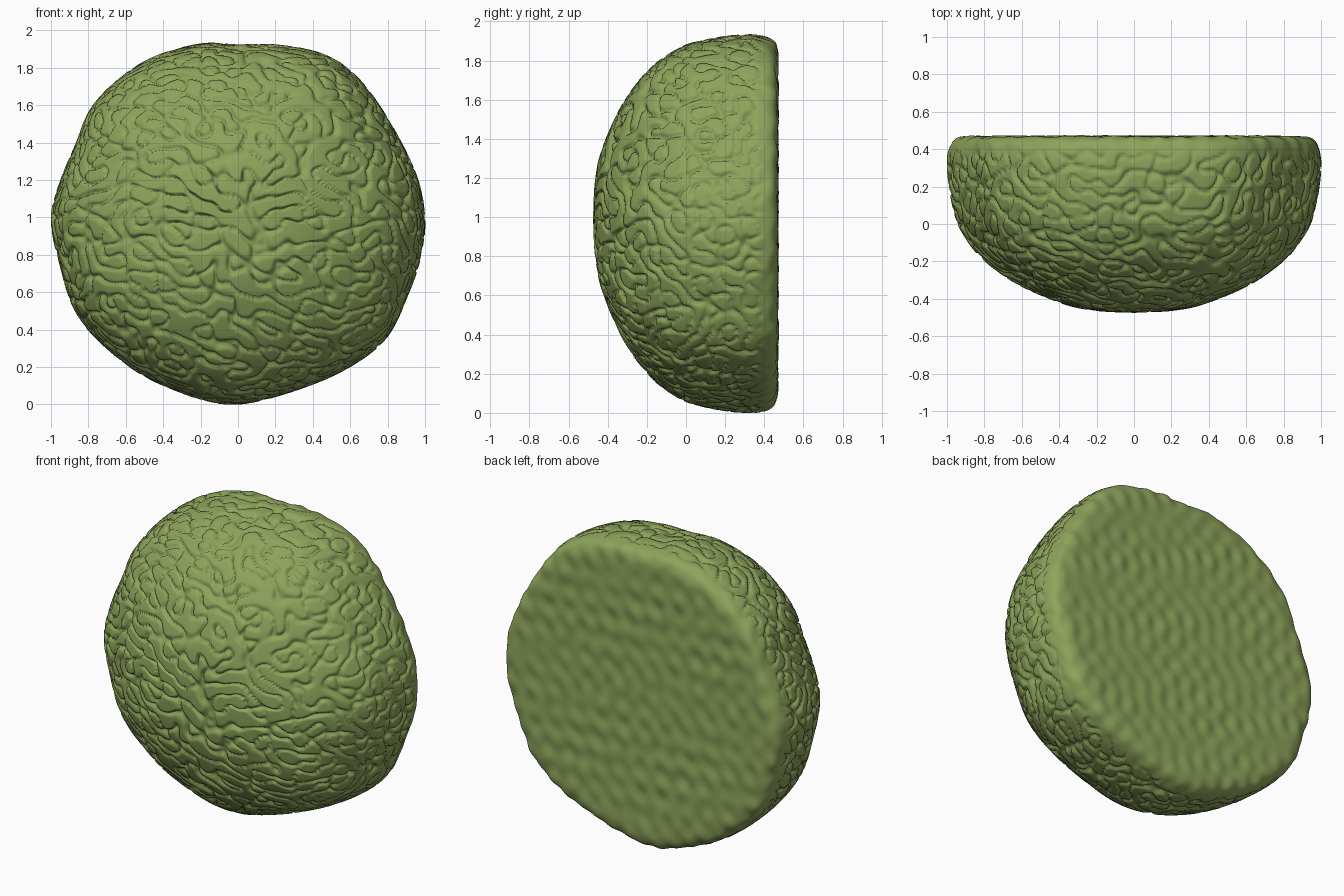
import bpy, bmesh, math, random
from mathutils import Vector

if "Cube" in bpy.data.objects:
    bpy.data.objects.remove(bpy.data.objects["Cube"])

random.seed(4)
SEG, RINGS = 600, 190

# Rim outline seen from the front (x, z) and the dome section (radius fraction, y)
OUTLINE = [(1, 1), (.95, 1.24), (.79, 1.55), (.62, 1.77), (.44, 1.88), (.2, 1.925), (0, 1.925),
           (-.2, 1.93), (-.45, 1.86), (-.64, 1.74), (-.79, 1.58), (-.87, 1.39), (-.95, 1.2),
           (-1, 1), (-.96, .77), (-.85, .46), (-.58, .2), (-.3, .06), (-.05, 0), (.2, .04),
           (.545, .17), (.79, .35), (.92, .61), (.98, .8)]
SECTION = [(0, -.475), (.2, -.465), (.38, -.428), (.63, -.32), (.82, -.18), (.93, -.03),
           (.965, .07), (.99, .19), (1, .3), (.997, .38), (.975, .44), (.93, .465), (.85, .47),
           (.6, .47), (.3, .47), (0, .47)]


def spline(pts, n, closed):
    """Smooth curve through pts, resampled to n evenly spaced points."""
    pts = [Vector(p) for p in pts]
    m, dense = len(pts), []
    pick = (lambda i: pts[i % m]) if closed else (lambda i: pts[min(max(i, 0), m - 1)])
    for i in range(m if closed else m - 1):
        a, b, c, d = (pick(i + k) for k in (-1, 0, 1, 2))
        for s in range(60):
            t = s / 60
            dense.append(.5 * (2 * b + (c - a) * t + (2 * a - 5 * b + 4 * c - d) * t * t
                               + (3 * b - a - 3 * c + d) * t ** 3))
    dense.append(pick(m))
    run = [0]
    for p, q in zip(dense, dense[1:]):
        run.append(run[-1] + (q - p).length)
    out, j = [], 0
    for i in range(n):
        want = run[-1] * i / (n if closed else n - 1)
        while j < len(run) - 2 and run[j + 1] < want:
            j += 1
        f = (want - run[j]) / max(run[j + 1] - run[j], 1e-9)
        out.append(dense[j].lerp(dense[j + 1], f))
    return out


def waves(count, length):
    """Random plane waves of one wavelength; their zero lines form a maze."""
    k = 2 * math.pi / length
    res = []
    for _ in range(count):
        d = Vector((random.gauss(0, 1), random.gauss(0, 1), random.gauss(0, 1))).normalized() * k
        res.append((d.x, d.y, d.z, random.uniform(0, 2 * math.pi)))
    return res


def field(ws, p):
    x, y, z = p
    return sum(math.cos(a * x + b * y + c * z + h) for a, b, c, h in ws) * math.sqrt(2 / len(ws))


# Half dome body
rim = spline(OUTLINE, SEG, True)
sec = spline(SECTION, RINGS, False)
bm = bmesh.new()
front = bm.verts.new((0, sec[0].y, 1))
back = bm.verts.new((0, sec[-1].y, 1))
rings = [[bm.verts.new((r.x * s.x, s.y, 1 + (r.y - 1) * s.x)) for r in rim] for s in sec[1:-1]]
for i in range(SEG):
    j = (i + 1) % SEG
    bm.faces.new((front, rings[0][i], rings[0][j]))
    bm.faces.new((back, rings[-1][j], rings[-1][i]))
    for a, b in zip(rings, rings[1:]):
        bm.faces.new((a[i], b[i], b[j], a[j]))
bmesh.ops.recalc_face_normals(bm, faces=bm.faces)
bm.normal_update()

# Maze grooves on the dome, soft ripples on the flat back
maze, ripple = waves(30, .115), waves(10, .11)
moves = []
for v in bm.verts:
    p = v.co
    fade = min(max((.40 - p.y) / .06, 0), 1)
    d = 0
    if fade > 0:
        f = field(maze, p)
        d -= fade * .024 * math.exp(-(f / .33) ** 2)
    if fade < 1:
        d += (1 - fade) * .0025 * (field(ripple, p) - 1)
    moves.append((v, v.normal * d))
for v, m in moves:
    v.co += m

mesh = bpy.data.meshes.new("coral_dome")
bm.to_mesh(mesh)
bm.free()
mesh.shade_smooth()
mat = bpy.data.materials.new("olive green")
mat.diffuse_color = (.27, .37, .105, 1)
mat.use_nodes = True
mat.node_tree.nodes["Principled BSDF"].inputs["Base Color"].default_value = mat.diffuse_color
mesh.materials.append(mat)
bpy.context.collection.objects.link(bpy.data.objects.new("coral_dome", mesh))
